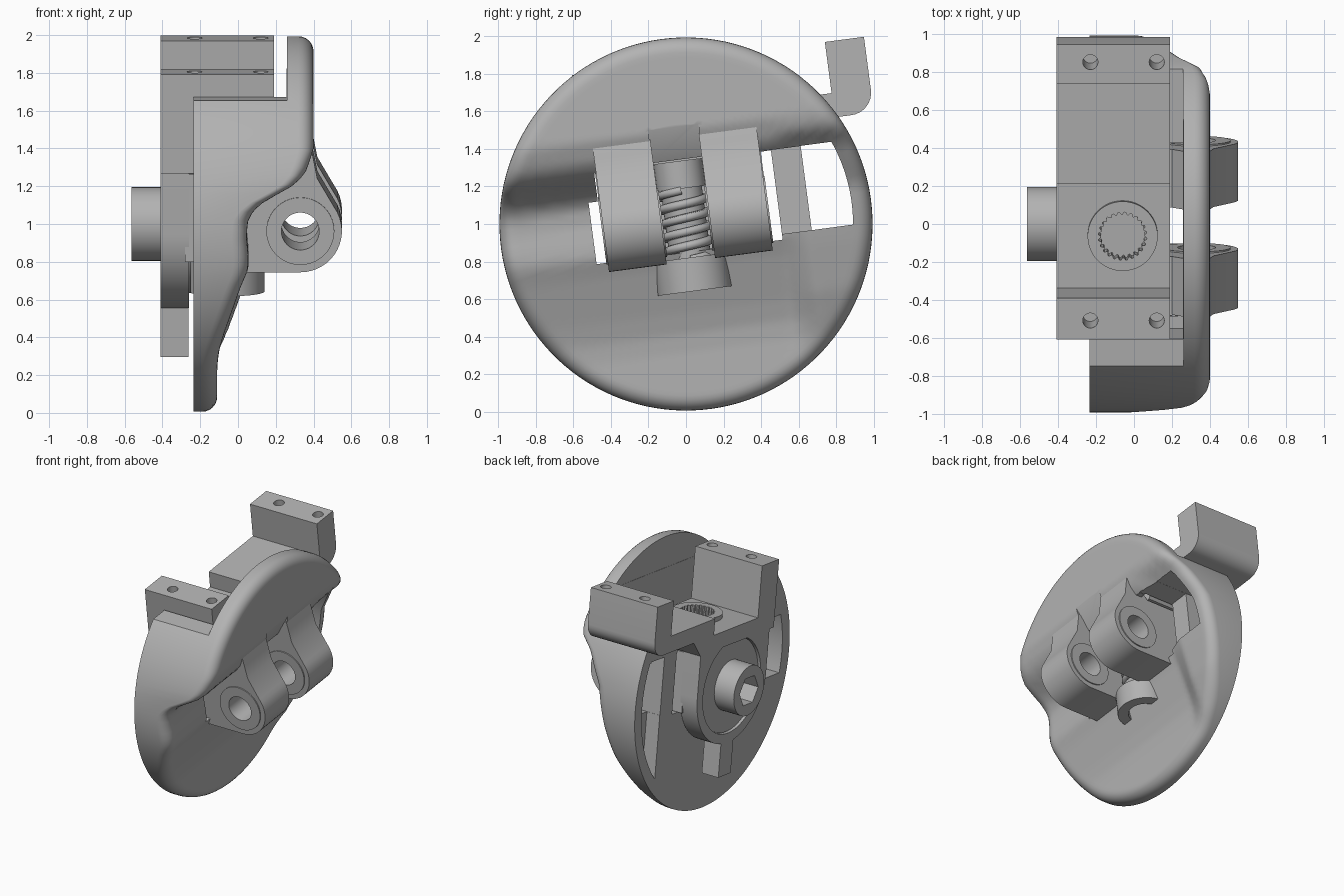
import bpy, bmesh
from math import sin, cos, pi, radians, sqrt, hypot
from mathutils import Matrix

cube = bpy.data.objects.get("Cube")
if cube:
    bpy.data.objects.remove(cube)

grey = bpy.data.materials.new("plain_grey")
grey.use_nodes = True
grey.diffuse_color = (0.45, 0.45, 0.45, 1)
grey.node_tree.nodes["Principled BSDF"].inputs["Base Color"].default_value = (0.45, 0.45, 0.45, 1)

# Parts are built level, then the whole mechanism is tilted about x
TILT = Matrix.Translation((0, 0, 1)) @ Matrix.Rotation(radians(7.5), 4, 'X')
parts = []


def to_object(name, bm):
    bmesh.ops.recalc_face_normals(bm, faces=bm.faces)
    mesh = bpy.data.meshes.new(name)
    bm.to_mesh(mesh)
    bm.free()
    mesh.materials.append(grey)
    ob = bpy.data.objects.new(name, mesh)
    bpy.context.collection.objects.link(ob)
    return ob


def prism(name, pts, axis, a, b):
    """Extrude a 2D outline along an axis from a to b."""
    bm = bmesh.new()

    def place(p, h):
        return {'x': (h, *p), 'y': (p[0], h, p[1]), 'z': (*p, h)}[axis]
    low = [bm.verts.new(place(p, a)) for p in pts]
    high = [bm.verts.new(place(p, b)) for p in pts]
    bm.faces.new(low)
    bm.faces.new(high)
    n = len(pts)
    for i in range(n):
        j = (i + 1) % n
        bm.faces.new((low[i], low[j], high[j], high[i]))
    return to_object(name, bm)


def arc(cx, cy, r, start, end, n):
    return [(cx + r * cos(radians(start + (end - start) * i / n)),
             cy + r * sin(radians(start + (end - start) * i / n))) for i in range(n + 1)]


def circle(cx, cy, r, n=40):
    return arc(cx, cy, r, 0, 360, n)[:-1]


def rect(a0, b0, a1, b1):
    return [(a0, b0), (a1, b0), (a1, b1), (a0, b1)]


def combine(target, tools, mode='DIFFERENCE'):
    for tool in tools:
        tool.hide_render = True
        mod = target.modifiers.new("combine", 'BOOLEAN')
        mod.operation, mod.solver, mod.object = mode, 'EXACT', tool
        bpy.context.view_layer.objects.active = target
        bpy.ops.object.modifier_apply(modifier=mod.name)
        bpy.data.objects.remove(tool)
    return target


def part(ob):
    parts.append(ob)
    return ob


def lerp(table, w):
    if w <= table[0][0]:
        return table[0][1]
    for (w0, x0), (w1, x1) in zip(table, table[1:]):
        if w <= w1:
            return x0 + (x1 - x0) * (w - w0) / (w1 - w0)
    return table[-1][1]


# Round cover: a disc whose outer face follows a scooped profile
MAIN = [(-.68, -.11), (-.58, -.1), (-.47, -.07), (-.23, .01), (-.12, .055), (-.05, .055), (.06, .045),
        (.15, .055), (.21, .1), (.25, .16), (.29, .24), (.33, .31), (.39, .36), (.5, .4)]
SIDE = [(-.85, -.11), (-.67, -.06), (-.45, .02), (-.2, .08), (.1, .14), (.32, .27), (.42, .38), (.5, .4)]
RADIUS, ROUND, SEGS = .994, .08, 128


def cover_height(u, w):
    t = min(max((u - .5) / .14, 0), 1)
    x = lerp(MAIN, w) * (1 - t) + lerp(SIDE, w) * t
    k = max(hypot(u, w) - RADIUS + ROUND, 0)
    return x - ROUND + sqrt(max(ROUND * ROUND - k * k, 0))


radii = [(RADIUS - ROUND) * i / 36 for i in range(1, 37)]
radii += [RADIUS - ROUND + ROUND * sin(pi / 2 * i / 6) for i in range(1, 7)]
bm = bmesh.new()
rings = []
for r in radii + [None]:
    ring = []
    for i in range(SEGS):
        a = 2 * pi * i / SEGS
        u, w = (r or RADIUS) * cos(a), (r or RADIUS) * sin(a)
        ring.append(bm.verts.new((cover_height(u, w) if r else -.235, u, w)))
    rings.append(ring)
hub = bm.verts.new((cover_height(0, 0), 0, 0))
for i in range(SEGS):
    j = (i + 1) % SEGS
    bm.faces.new((hub, rings[0][i], rings[0][j]))
    for a, b in zip(rings, rings[1:]):
        bm.faces.new((a[i], b[i], b[j], a[j]))
bm.faces.new(rings[-1])
cover = part(to_object("cover", bm))
combine(cover, [
    prism("top_notch", rect(-1.2, .745, 1.2, 1.2), 'x', -.5, .26),
    prism("bracket_bay", [(-.515, .31), (.49, .31), (.49, .455), (1.2, .455), (1.2, 1.1), (-.515, 1.1)],
          'x', -.5, .258),
    prism("gear_bay", [(-.5, -.15), (.5, -.15), (.5, .33), (-.45, .33), (-.45, .18), (-.5, .18)], 'x', -.6, .6),
    prism("worm_slot", [(-.1, -.14), (.6, -.14), (.6, .52), (.4, .52), (.3, .345), (-.1, .345)],
          'y', -.135, .135),
    prism("side_window", [(.66, -.12)] + arc(0, 0, .89, -7.7, 22, 10) + [(.66, .333)], 'x', -.6, .6),
    prism("window_recess", rect(.48, -.12, .67, .332), 'x', 0, .6),
    prism("left_rear_pocket", arc(0, 0, .905, -43, 21, 20) + [(.662, .325)], 'x', -.6, -.12),
    prism("right_rear_pocket", [(-.56, .3)] + arc(0, 0, .9, 160, 190, 10) + [(-.56, -.156)], 'x', -.6, -.06),
])

# Pair of pivot lugs growing out of the gear housing
lug_outline = [(-.28, -.145), (0, -.145), (0, -.2)] + arc(.33, .02, .22, -90, 35, 16)
lug_outline += [(.42, .3), (.4, .4), (.385, .47), (.3, .45), (.2, .325), (-.28, .325)]
for name, side in (("right_pivot_lug", -1), ("left_pivot_lug", 1)):
    a, b = sorted((side * .13, side * .44))
    lug = part(prism(name, lug_outline, 'y', a, b))
    combine(lug, [prism("pin_hole", circle(.33, .02, .1), 'y', a - .1, b + .1)])
    # Raised collar around each pin hole
    for end in (a, b):
        collar = part(prism(name + "_collar", circle(.33, .02, .18), 'y', end - .008, end + .008))
        combine(collar, [prism("pin_hole", circle(.33, .02, .1), 'y', end - .1, end + .1)])

# Mounting bracket with two drilled ears
bracket = part(prism("bracket", [(-.5, .865), (-.28, .865), (-.28, .46), (.29, .46), (.29, .59), (.86, .59),
                                 (.86, .865), (1.07, .865)] + arc(.95, .58, .12, 0, -90, 8)
                     + [(.55, .46), (.45, .335), (-.5, .335)], 'x', -.41, .19))
combine(bracket, [prism("screw_hole", circle(x, y, .04, 20), 'z', .6, 1)
                  for y in (-.4, .975) for x in (-.23, .12)]
        + [prism("shaft_hole", circle(-.06, 0, .15), 'z', .2, .7)])

# Rear frame: ring, upright and lower tab
frame = part(prism("rear_frame", arc(0, 0, .445, 180, 360, 40) + [(.445, .4), (-.445, .4)], 'x', -.41, -.26))
combine(frame, [prism("lower_tab", rect(-.08, -.7, .08, -.4), 'x', -.409, -.261)], 'UNION')
combine(frame, [prism("gear_hole", circle(0, 0, .37, 64), 'x', -.6, 0)])

# Gear disc and hexagonal drive hub
part(prism("gear_disc", circle(0, 0, .365, 64), 'x', -.39, -.25))
drive = part(prism("drive_hub", circle(0, 0, .195, 48), 'x', -.565, -.385))
combine(drive, [prism("hex_socket", circle(0, 0, .12, 6), 'x', -.7, -.4)])

# Worm shaft with splined collar above and cap below
part(prism("worm_core", circle(-.06, 0, .11), 'z', -.25, .28))
part(prism("worm_neck", circle(-.06, 0, .13), 'z', .19, .38))
collar = part(prism("splined_collar", circle(-.06, 0, .185, 48), 'z', .36, .495))
teeth = [(-.06 + r * cos(a), r * sin(a)) for i in range(96)
         for r, a in [((.115, .128)[i // 2 % 2], 2 * pi * i / 96)]]
combine(collar, [prism("spline", teeth, 'z', .39, .7)])
cap = part(prism("shaft_cap", circle(-.06, 0, .2, 48), 'z', -.36, -.18))
combine(cap, [prism("cap_socket", circle(-.06, 0, .12, 32), 'z', -.6, -.27)])

# Spiral thread
curve = bpy.data.curves.new("worm_thread", 'CURVE')
curve.dimensions = '3D'
curve.bevel_depth = .024
curve.bevel_resolution = 1
spline = curve.splines.new('POLY')
steps = 150
spline.points.add(steps)
for i, p in enumerate(spline.points):
    a = 2 * pi * 5 * i / steps
    p.co = (-.06 + .118 * cos(a), .118 * sin(a), -.19 + .37 * i / steps, 1)
curve.materials.append(grey)
thread = bpy.data.objects.new("worm_thread", curve)
bpy.context.collection.objects.link(thread)
thread.matrix_world = TILT

# Tilt and shade every part
bpy.ops.object.select_all(action='DESELECT')
for ob in parts:
    ob.matrix_world = TILT
    ob.select_set(True)
bpy.context.view_layer.objects.active = parts[0]
bpy.ops.object.shade_smooth_by_angle(angle=radians(30))
